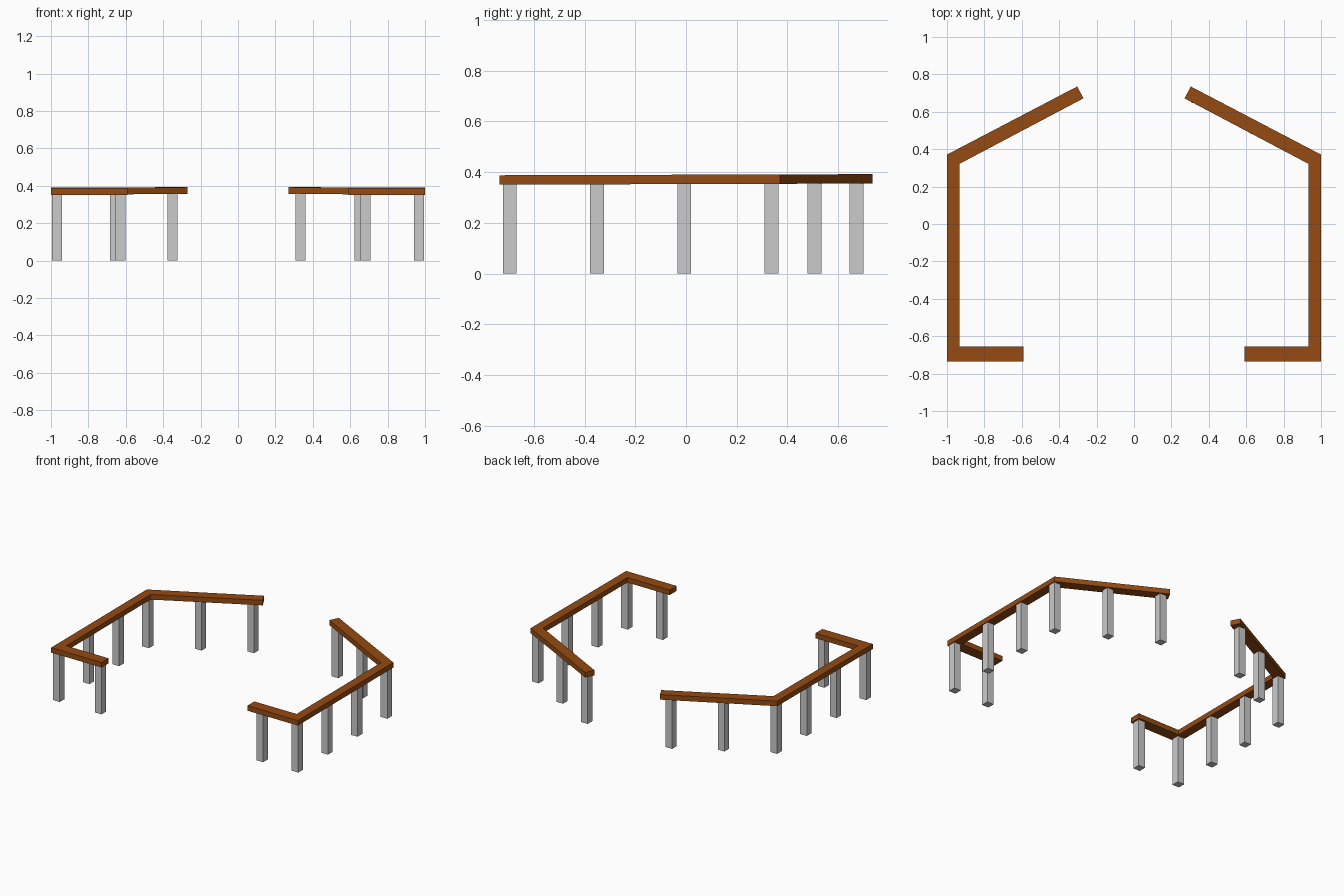
import bpy, bmesh

if "Cube" in bpy.data.objects:
    bpy.data.objects.remove(bpy.data.objects["Cube"])

brown = bpy.data.materials.new("brown_wood")
brown.diffuse_color = (0.30, 0.07, 0.006, 1)
brown.use_nodes = True
brown.node_tree.nodes["Principled BSDF"].inputs["Base Color"].default_value = brown.diffuse_color

# Plan outline of the left handrail, outer edge then inner edge
OUTLINE = [(-0.591, -0.735), (-1, -0.735), (-1, 0.371), (-0.304, 0.735),
           (-0.270, 0.672), (-0.934, 0.321), (-0.934, -0.655), (-0.591, -0.655)]


def rail_z(y):
    # Underside rises very slightly towards the back
    return 0.353 + 0.003 * y


def make_object(name, bm):
    bmesh.ops.recalc_face_normals(bm, faces=bm.faces)
    mesh = bpy.data.meshes.new(name)
    bm.to_mesh(mesh)
    bm.free()
    obj = bpy.data.objects.new(name, mesh)
    bpy.context.collection.objects.link(obj)
    return obj


def prism(name, points, bottom, top):
    bm = bmesh.new()
    low = [bm.verts.new((x, y, bottom(y))) for x, y in points]
    high = [bm.verts.new((x, y, top(y))) for x, y in points]
    n = len(points)
    # Split into one quad per straight section so the mitres are clean
    for i in range(n // 2 - 1):
        quad = (i, i + 1, n - 2 - i, n - 1 - i)
        bm.faces.new([high[k] for k in quad])
        bm.faces.new([low[k] for k in reversed(quad)])
    for i in range(n):
        j = (i + 1) % n
        bm.faces.new((low[i], low[j], high[j], high[i]))
    return make_object(name, bm)


def post(name, x, y, r=0.027):
    square = [(x - r, y - r), (x + r, y - r), (x + r, y + r), (x - r, y + r)]
    return prism(name, square, lambda _: 0, lambda v: rail_z(v))


for side, s, front_x, back_x in (("left", -1, 0.628, 0.350),
                                 ("right", 1, 0.682, 0.334)):
    # Handrail
    rail = prism(side + "_handrail", [(-s * x, y) for x, y in OUTLINE],
                 rail_z, lambda y: rail_z(y) + 0.037)
    rail.data.materials.append(brown)

    # Posts: front return, straight side, angled back run
    spots = [(front_x, -0.695)]
    spots += [(0.967, -0.695 + i * 0.344) for i in range(4)]
    spots += [((0.967 + back_x) / 2, 0.507), (back_x, 0.673)]
    for i, (x, y) in enumerate(spots):
        post(f"{side}_post_{i + 1}", s * x, y)
